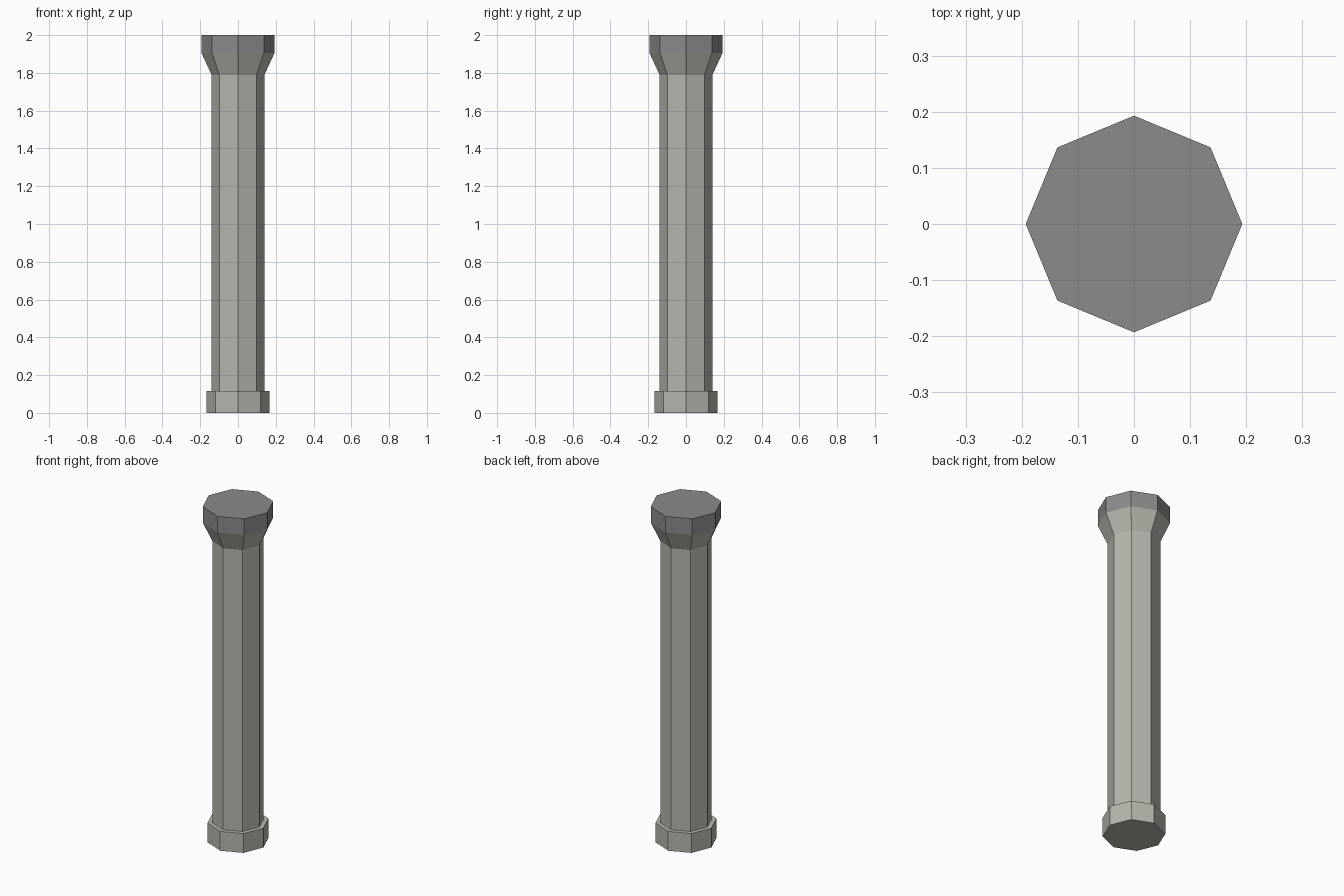
import bpy
import bmesh
from math import cos, sin, pi

SIDES = 8

cube = bpy.data.objects.get("Cube")
if cube:
    bpy.data.objects.remove(cube, do_unlink=True)


def make_material(name, color):
    mat = bpy.data.materials.new(name)
    mat.use_nodes = True
    mat.diffuse_color = color
    mat.node_tree.nodes["Principled BSDF"].inputs["Base Color"].default_value = color
    return mat


def octagonal_part(name, profile, materials, cap_from=None):
    """Stack octagon rings from (radius, height) pairs and close both ends."""
    bm = bmesh.new()
    rings = [[bm.verts.new((r * cos(2 * pi * i / SIDES), r * sin(2 * pi * i / SIDES), z))
              for i in range(SIDES)] for r, z in profile]
    for low, high in zip(rings, rings[1:]):
        for i in range(SIDES):
            j = (i + 1) % SIDES
            bm.faces.new((low[i], low[j], high[j], high[i]))
    bm.faces.new(rings[0][::-1])
    bm.faces.new(rings[-1])
    # Faces above the given height take the second material
    if cap_from is not None:
        for face in bm.faces:
            face.material_index = int(face.calc_center_median().z > cap_from)
    mesh = bpy.data.meshes.new(name)
    bm.to_mesh(mesh)
    bm.free()
    for mat in materials:
        mesh.materials.append(mat)
    obj = bpy.data.objects.new(name, mesh)
    bpy.context.collection.objects.link(obj)
    return obj


stone = make_material("warm grey stone", (0.47, 0.47, 0.42, 1))
cap_stone = make_material("dark grey stone", (0.26, 0.26, 0.26, 1))

# Plinth, shaft and flared capital
octagonal_part("base", [(0.167, 0), (0.167, 0.115)], [stone])
octagonal_part("shaft", [(0.14, 0.115), (0.14, 1.79)], [stone])
octagonal_part("capital", [(0.14, 1.79), (0.193, 1.905), (0.193, 2)],
               [stone, cap_stone], cap_from=1.9)
